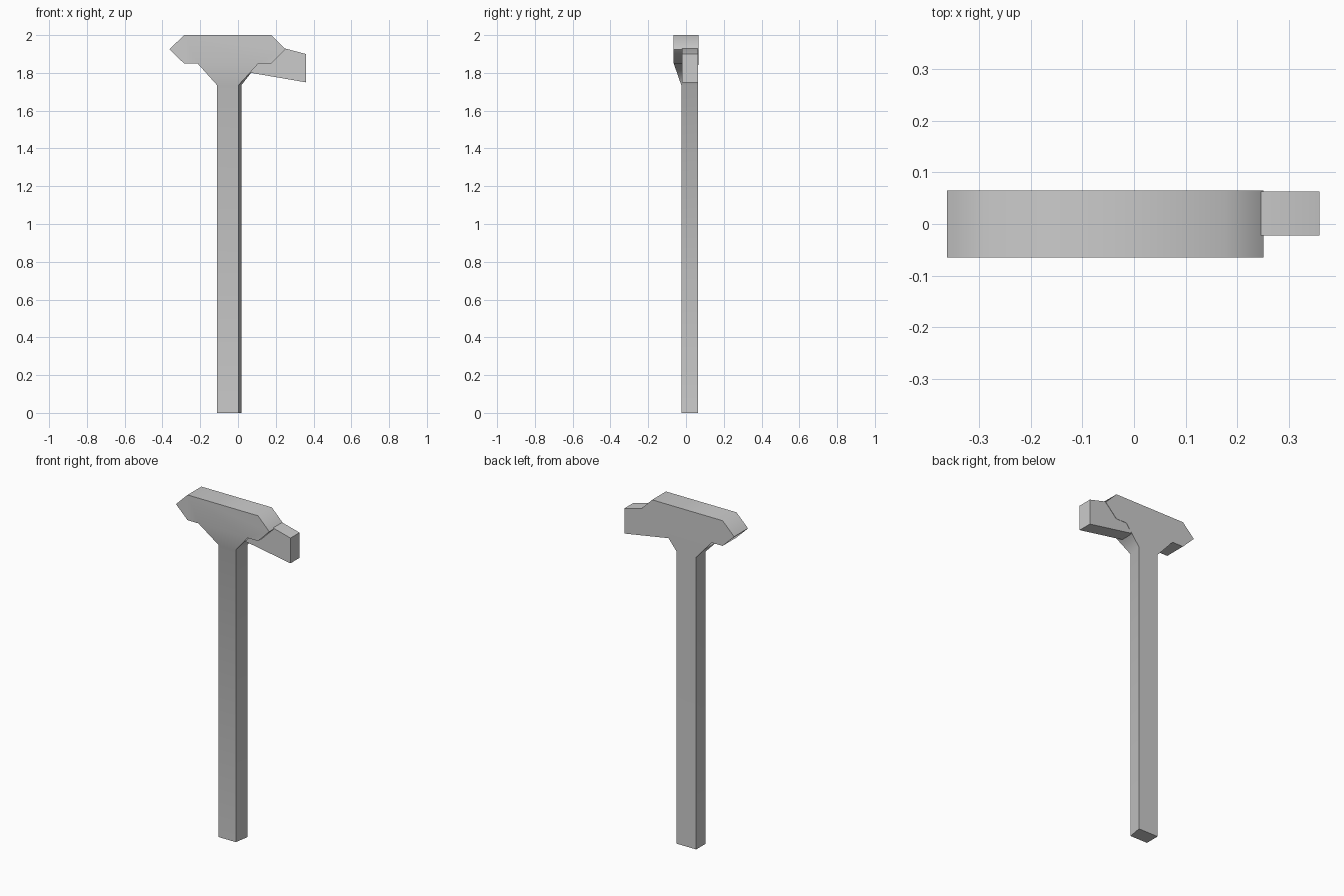
import bpy, bmesh, math

if "Cube" in bpy.data.objects:
    bpy.data.objects.remove(bpy.data.objects["Cube"])


def prism(bm, profile, y0, y1):
    """Extrude an x-z outline from y0 to y1; return side faces in outline order."""
    front = [bm.verts.new((x, y0, z)) for x, z in profile]
    back = [bm.verts.new((x, y1, z)) for x, z in profile]
    bm.faces.new(front)
    bm.faces.new(back)
    n = len(profile)
    return [bm.faces.new((front[i], front[(i + 1) % n],
                          back[(i + 1) % n], back[i])) for i in range(n)]


def finish(name, bm):
    bmesh.ops.recalc_face_normals(bm, faces=bm.faces)
    mesh = bpy.data.meshes.new(name)
    bm.to_mesh(mesh)
    bm.free()
    ob = bpy.data.objects.new(name, mesh)
    bpy.context.collection.objects.link(ob)
    bpy.ops.object.select_all(action='DESELECT')
    ob.select_set(True)
    bpy.context.view_layer.objects.active = ob
    bpy.ops.object.shade_smooth_by_angle(angle=math.radians(50))
    return ob


# Head with chamfered ends, flaring down into the handle
bm = bmesh.new()
head = [(-0.362, 1.925), (-0.286, 2.0), (0.177, 2.0), (0.251, 1.925),
        (0.177, 1.85), (0.108, 1.85), (-0.214, 1.85), (-0.286, 1.85)]
sides = prism(bm, head, -0.065, 0.065)
face = sides[5]  # underside between the two shoulders
ring = list(face.verts)
bm.faces.remove(face)

# Neck taper, then straight handle (slightly skewed cross-section)
section = [(0.003, -0.025), (-0.111, -0.025), (-0.111, 0.063), (0.018, 0.063)]
for z in (1.735, 0.0):
    new = [bm.verts.new((x, y, z)) for x, y in section]
    for i in range(4):
        j = (i + 1) % 4
        bm.faces.new((ring[i], ring[j], new[j], new[i]))
    ring = new
bm.faces.new(ring)
finish("handle_and_head", bm)

# Side arm set into the back of the head
bm = bmesh.new()
arm = [(0.0, 1.812), (0.36, 1.75), (0.36, 1.90), (0.20, 1.942), (0.05, 1.90)]
prism(bm, arm, -0.022, 0.063)
finish("side_arm", bm)
